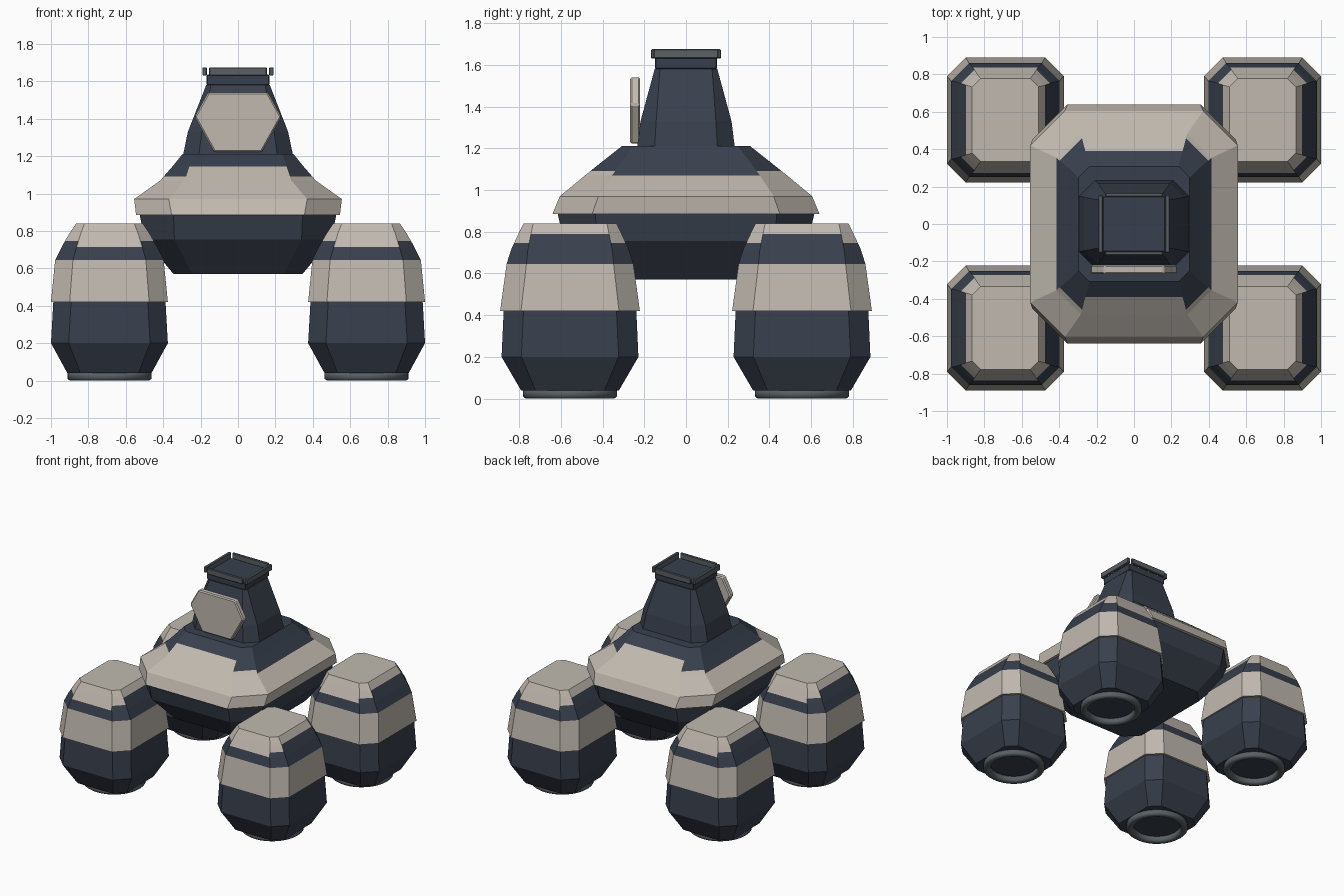
import bpy, bmesh, math

cube = bpy.data.objects.get("Cube")
if cube:
    bpy.data.objects.remove(cube, do_unlink=True)


def material(name, rgb):
    m = bpy.data.materials.new(name)
    m.use_nodes = True
    m.diffuse_color = (*rgb, 1)
    m.node_tree.nodes["Principled BSDF"].inputs["Base Color"].default_value = (*rgb, 1)
    return m


NAVY, BEIGE, METAL = 0, 1, 2
MATS = [material("navy armour", (0.04, 0.051, 0.074)),
        material("beige armour", (0.53, 0.485, 0.43)),
        material("grey metal", (0.1, 0.118, 0.13))]


def add_object(name, mesh, location=(0, 0, 0), bevel=0):
    if not mesh.materials:
        for m in MATS:
            mesh.materials.append(m)
    ob = bpy.data.objects.new(name, mesh)
    ob.location = location
    bpy.context.collection.objects.link(ob)
    if bevel:
        b = ob.modifiers.new("soft edges", "BEVEL")
        b.width, b.segments, b.limit_method = bevel, 1, "ANGLE"
    return ob


def to_mesh(bm, name):
    bmesh.ops.recalc_face_normals(bm, faces=bm.faces)
    mesh = bpy.data.meshes.new(name)
    bm.to_mesh(mesh)
    bm.free()
    return mesh


def loft(name, rings, paint):
    """Stack of corner-cut rectangles: each ring is (z, half x, half y, corner cut)."""
    bm = bmesh.new()
    loops = []
    for z, hx, hy, c in rings:
        pts = [(hx, c - hy), (hx, hy - c), (hx - c, hy), (c - hx, hy),
               (-hx, hy - c), (-hx, c - hy), (c - hx, -hy), (hx - c, -hy)]
        loops.append([bm.verts.new((x, y, z)) for x, y in pts])
    sides = ("x", "corner", "y", "corner") * 2
    for low, high in zip(loops, loops[1:]):
        z = (low[0].co.z + high[0].co.z) / 2
        for i, side in enumerate(sides):
            j = (i + 1) % 8
            f = bm.faces.new((low[i], low[j], high[j], high[i]))
            f.material_index = paint(side, z)
    bm.faces.new(loops[0]).material_index = paint("end", rings[0][0])
    bm.faces.new(loops[-1]).material_index = paint("end", rings[-1][0])
    return to_mesh(bm, name)


def block(name, size, centre, mat, bevel=0.004):
    bm = bmesh.new()
    bmesh.ops.create_cube(bm, size=1)
    bmesh.ops.scale(bm, vec=size, verts=bm.verts)
    for f in bm.faces:
        f.material_index = mat
    return add_object(name, to_mesh(bm, name), centre, bevel)


# Hull: beige skirt, navy shoulders that dip lower on the flanks and corners
def paint_hull(side, z):
    top = {"x": 1.07, "corner": 1.09, "y": 1.145}.get(side, 0)
    return BEIGE if 0.88 < z < top else NAVY


hull = loft("hull", [
    (0.57, 0.345, 0.43, 0.10), (0.755, 0.50, 0.585, 0.16), (0.885, 0.525, 0.615, 0.18),
    (0.885, 0.545, 0.64, 0.19), (0.97, 0.555, 0.605, 0.185), (1.07, 0.415, 0.484, 0.13),
    (1.09, 0.398, 0.459, 0.12), (1.145, 0.35, 0.39, 0.09), (1.21, 0.298, 0.308, 0.06),
], paint_hull)
add_object("hull", hull)

# Turret with a collar on top
turret = loft("turret", [
    (1.19, 0.297, 0.236, 0.085), (1.33, 0.268, 0.218, 0.075), (1.58, 0.17, 0.15, 0.025),
], lambda side, z: NAVY)
add_object("turret", turret)
block("turret_collar", (0.336, 0.296, 0.055), (0, 0, 1.6075), NAVY)

# Rails around the collar
for s, side in ((1, "left"), (-1, "right")):
    block(side + "_rail", (0.024, 0.31, 0.045), (s * 0.178, 0, 1.6525), METAL)
for s, side in ((1, "back"), (-1, "front")):
    block(side + "_rail", (0.31, 0.02, 0.045), (0, s * 0.157, 1.6525), METAL)

# Hexagonal front shield
bm = bmesh.new()
outline = [(-0.127, 1.222), (0.127, 1.222), (0.232, 1.41),
           (0.16, 1.54), (-0.16, 1.54), (-0.232, 1.41)]
face = bm.faces.new([bm.verts.new((x, -0.268, z)) for x, z in outline])
back = bmesh.ops.extrude_face_region(bm, geom=[face])["geom"]
bmesh.ops.translate(bm, vec=(0, 0.048, 0),
                    verts=[v for v in back if isinstance(v, bmesh.types.BMVert)])
for f in bm.faces:
    f.material_index = BEIGE
add_object("front_shield", to_mesh(bm, "front_shield"), bevel=0.008)


# Four leg pods: beige belt and beige crown over navy
def paint_pod(side, z):
    crown = {"x": 0.79, "corner": 0.745, "y": 0.715}.get(side, 0.8)
    return BEIGE if 0.419 < z < 0.645 or z > crown else NAVY


pod = loft("leg_pod", [
    (0.04, 0.225, 0.235, 0.07), (0.2, 0.3125, 0.328, 0.095), (0.42, 0.30, 0.318, 0.095),
    (0.42, 0.3125, 0.335, 0.10), (0.645, 0.29, 0.304, 0.095), (0.715, 0.255, 0.282, 0.08),
    (0.745, 0.238, 0.268, 0.072), (0.79, 0.212, 0.247, 0.06), (0.84, 0.178, 0.222, 0.045),
], paint_pod)

# Foot ring: a short tube with a rounded lip
bm = bmesh.new()
section = [(0.17, 0.045), (0.175, 0.008), (0.19, 0), (0.212, 0), (0.225, 0.01), (0.225, 0.045)]
verts = [bm.verts.new((r, 0, z)) for r, z in section]
edges = [bm.edges.new(pair) for pair in zip(verts, verts[1:] + verts[:1])]
bmesh.ops.spin(bm, geom=verts + edges, cent=(0, 0, 0), axis=(0, 0, 1),
               angle=math.tau, steps=32, use_merge=True)
bmesh.ops.remove_doubles(bm, verts=bm.verts, dist=0.0001)
for f in bm.faces:
    f.material_index = METAL
    f.smooth = True
foot = to_mesh(bm, "foot_ring")

for sx, side in ((1, "left"), (-1, "right")):
    for sy, end in ((1, "back"), (-1, "front")):
        place = (sx * 0.6875, sy * 0.556, 0)
        add_object(f"{end}_{side}_leg_pod", pod, place)
        add_object(f"{end}_{side}_foot_ring", foot, place)
